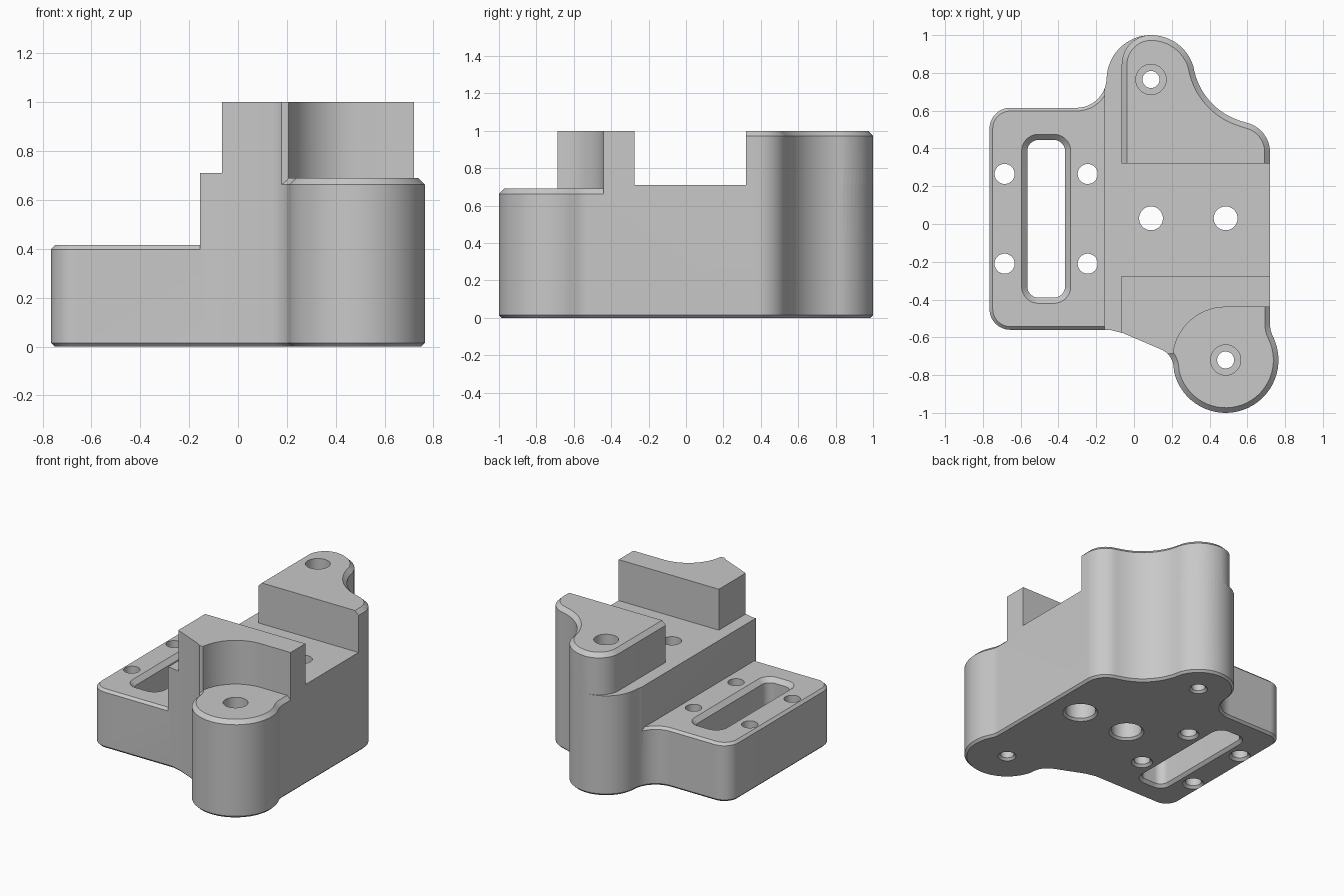
import bpy, bmesh, math
from mathutils import Vector

cube = bpy.data.objects.get("Cube")
if cube:
    bpy.data.objects.remove(cube, do_unlink=True)

grey = bpy.data.materials.new("plain grey")
grey.use_nodes = True
grey.diffuse_color = (0.58, 0.58, 0.58, 1)
grey.node_tree.nodes["Principled BSDF"].inputs["Base Color"].default_value = (0.58, 0.58, 0.58, 1)


def arc(cx, cy, r, start, end):
    """Points along an arc, angles in degrees."""
    n = max(2, round(abs(end - start) / 6))
    angles = [math.radians(start + (end - start) * i / n) for i in range(n + 1)]
    return [(cx + r * math.cos(a), cy + r * math.sin(a)) for a in angles]


def rect(x0, y0, x1, y1):
    return [(x0, y0), (x1, y0), (x1, y1), (x0, y1)]


def rounded(x0, y0, x1, y1, r):
    return (arc(x1 - r, y1 - r, r, 0, 90) + arc(x0 + r, y1 - r, r, 90, 180)
            + arc(x0 + r, y0 + r, r, 180, 270) + arc(x1 - r, y0 + r, r, 270, 360))


def inset(pts, d):
    """Move a counter-clockwise profile inwards by d."""
    out = []
    for i, p in enumerate(pts):
        p, a, b = Vector(p), Vector(pts[i - 1]), Vector(pts[(i + 1) % len(pts)])
        e, f = (p - a).normalized(), (b - p).normalized()
        n, m = Vector((-e.y, e.x)), Vector((-f.y, f.x))
        out.append(p + (n + m) * d / (1 + n.dot(m)))
    return out


def loft(name, pts, levels):
    """Closed solid through a profile at (height, inset) levels."""
    clean = []
    for p in pts:
        if not clean or min(math.dist(p, clean[-1]), math.dist(p, clean[0])) > 0.004:
            clean.append(p)
    bm = bmesh.new()
    rings = [[bm.verts.new((p[0], p[1], z)) for p in inset(clean, d)] for z, d in levels]
    for low, high in zip(rings, rings[1:]):
        for i in range(len(low)):
            bm.faces.new((low[i - 1], low[i], high[i], high[i - 1]))
    bm.faces.new(rings[0][::-1])
    bm.faces.new(rings[-1])
    bmesh.ops.recalc_face_normals(bm, faces=bm.faces)
    mesh = bpy.data.meshes.new(name)
    bm.to_mesh(mesh)
    bm.free()
    mesh.materials.append(grey)
    obj = bpy.data.objects.new(name, mesh)
    bpy.context.collection.objects.link(obj)
    return obj


def combine(obj, other, operation):
    """Apply an exact boolean and drop the second object."""
    mod = obj.modifiers.new("boolean", "BOOLEAN")
    mod.operation, mod.solver, mod.object = operation, "EXACT", other
    bpy.context.view_layer.objects.active = obj
    bpy.ops.object.modifier_apply(modifier=mod.name)
    bpy.data.objects.remove(other, do_unlink=True)


def region(pts):
    return loft("region_cutter", pts, [(-1, 0), (2, 0)])


# Outline shared by the lower parts, with tangent arcs
BOSS_X, BOSS_Y, BOSS_R = 0.485, -0.72, 0.28
REAR_X, REAR_Y, REAR_R = 0.09, 0.765, 0.235
rear_curve = arc(0.56, 0.38, 0.16, 0, 77.8) + arc(0.67, 0.89, 0.36, 257.8, 192.2)
outline = (
    arc(-0.655, -0.45, 0.11, 180, 270)
    + [(-0.13, -0.56), (-0.06, -0.577)]
    + arc(0.1, -0.765, 0.11, 66, 6.7)
    + arc(BOSS_X, BOSS_Y, BOSS_R, 186.7, 386.4)
    + arc(0.87, -0.5285, 0.15, 206.4, 180)
    + rear_curve
    + arc(REAR_X, REAR_Y, REAR_R, 12.2, 178.5)
    + arc(-0.305, 0.775, 0.16, -1.5, -90)
    + arc(-0.655, 0.505, 0.11, 90, 180))
foot = [(0, 0.015), (0.015, 0)]
boss_region = ([(0.15, -1.2), (1, -1.2), (1, BOSS_Y + BOSS_R)]
               + arc(BOSS_X, BOSS_Y, BOSS_R, 90, 173) + [(0.15, -0.69)])

# Low slotted plate
plate = loft("mounting_plate", outline, foot + [(0.398, 0), (0.415, 0.017)])
combine(plate, region(rect(-2, -2, -0.155, 2)), "INTERSECT")

# Middle block
body = loft("bracket_body", outline, foot + [(0.71, 0)])
combine(body, region(rect(-0.155, -2, 2, 2)), "INTERSECT")
combine(body, region(boss_region), "DIFFERENCE")

# Round front boss
boss = loft("front_boss", outline, foot + [(0.663, 0), (0.69, 0.027)])
combine(boss, region(boss_region), "INTERSECT")

# Raised front block with a scoop around the boss
front = loft("front_block", outline, [(0.71, 0), (1, 0)])
combine(front, region(rect(-0.065, -2, 2, -0.275)), "INTERSECT")
combine(front, region(boss_region), "DIFFERENCE")

# Raised rear block, chamfered along its outer edge
rear_profile = ([(-0.065, 0), (0.72, 0)] + rear_curve
                + arc(REAR_X, REAR_Y, REAR_R, 12.2, 90) + arc(REAR_X, 0.845, 0.155, 90, 180))
rear = loft("rear_block", rear_profile, [(0.71, 0), (0.972, 0), (1, 0.028)])
combine(rear, region(rect(-2, 0.32, 2, 2)), "INTERSECT")

for part in (plate, boss, front, rear):
    combine(body, part, "UNION")

# Slot with chamfered rims
slot = rounded(-0.565, -0.39, -0.365, 0.445, 0.06)
combine(body, loft("slot_cutter", slot, [(-0.02, -0.04), (0.02, 0), (0.385, 0), (0.435, -0.05)]), "DIFFERENCE")


def drill(x, y, levels):
    """Cut a round hole whose radius follows (height, radius) levels."""
    steps = [(z, 0.06 - r) for z, r in levels]
    combine(body, loft("hole_cutter", arc(x, y, 0.06, 0, 360), steps), "DIFFERENCE")


# Plate holes, bolt holes with wide undersides, counterbored boss holes
for x in (-0.685, -0.245):
    for y in (-0.21, 0.265):
        drill(x, y, [(-0.02, 0.09), (0.017, 0.053), (0.6, 0.053)])
for x in (REAR_X, BOSS_X):
    drill(x, 0.03, [(-0.02, 0.135), (0.015, 0.1), (0.45, 0.1), (0.4501, 0.063), (0.9, 0.063)])
for x, y in ((REAR_X, REAR_Y), (BOSS_X, BOSS_Y)):
    drill(x, y, [(-0.02, 0.08), (0.015, 0.045), (0.3, 0.045), (0.3001, 0.08), (1.2, 0.08)])

# Merge flat regions and shade
bm = bmesh.new()
bm.from_mesh(body.data)
bmesh.ops.remove_doubles(bm, verts=bm.verts, dist=0.00005)
bmesh.ops.dissolve_limit(bm, angle_limit=math.radians(0.5), verts=bm.verts, edges=bm.edges)
bm.to_mesh(body.data)
bm.free()
bpy.ops.object.select_all(action="DESELECT")
body.select_set(True)
bpy.context.view_layer.objects.active = body
bpy.ops.object.shade_smooth_by_angle(angle=math.radians(30))
